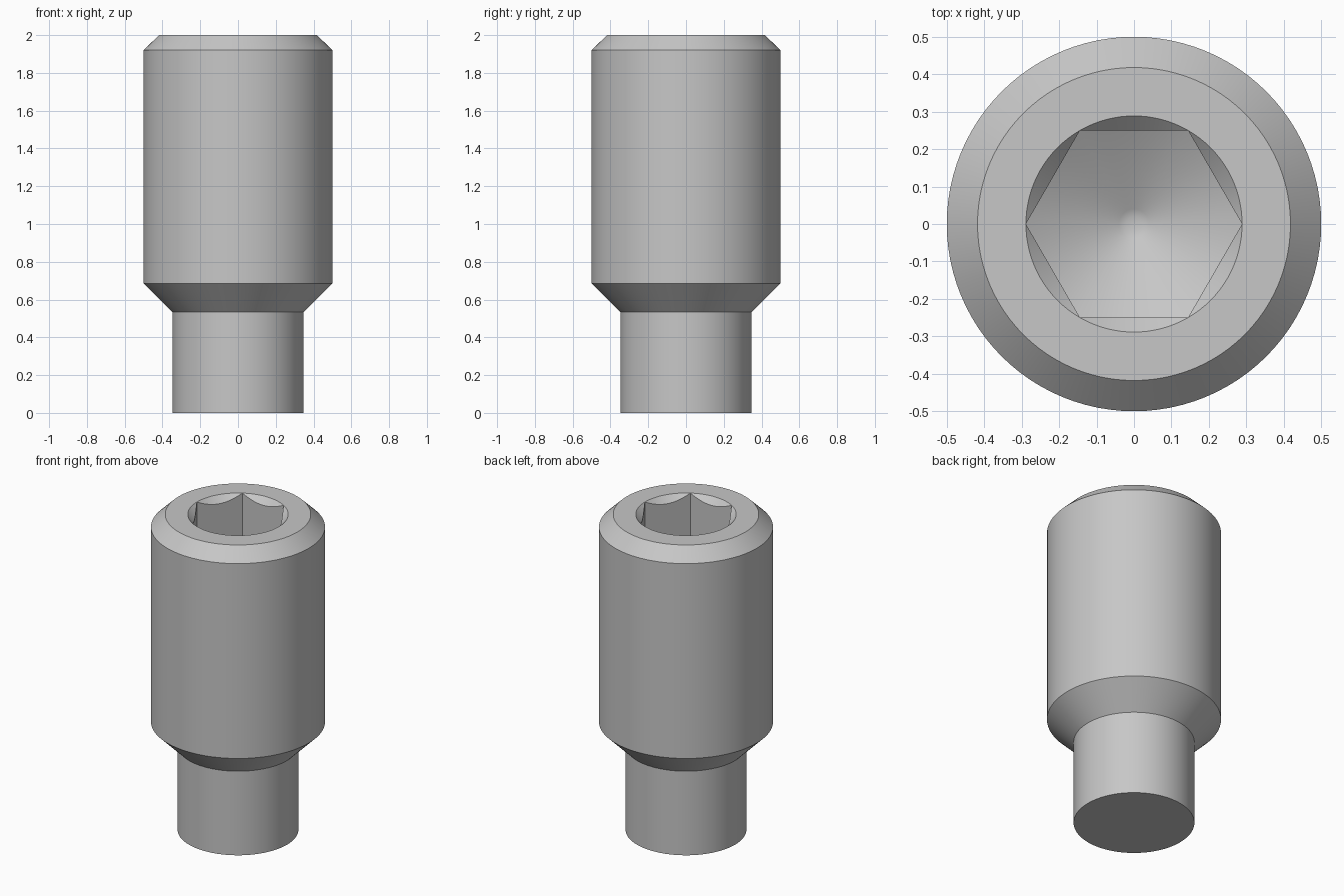
import bpy, bmesh
from math import cos, sin, pi, tan, radians

cube = bpy.data.objects.get("Cube")
if cube:
    bpy.data.objects.remove(cube, do_unlink=True)

SEGMENTS = 96           # divisible by six, so the hexagon corners land on vertices
APOTHEM = 0.25
CORNER = APOTHEM / cos(pi / 6)
TOP = 2.0
FLOOR = 1.375           # height of the socket floor at the hexagon corners
DRILL = tan(radians(30))

steel = bpy.data.materials.new("steel grey")
steel.use_nodes = True
colour = (0.57, 0.57, 0.57, 1)
steel.diffuse_color = colour
steel.node_tree.nodes["Principled BSDF"].inputs["Base Color"].default_value = colour


def hexagon(angle):
    """Distance from the axis to the hexagon wall."""
    return APOTHEM / cos(angle % (pi / 3) - pi / 6)


def circle(radius, z):
    return lambda a: (radius, z)


def lead_in(a):
    return hexagon(a), TOP - (CORNER - hexagon(a))


def socket_floor(a):
    return hexagon(a), FLOOR - (CORNER - hexagon(a)) * DRILL


def drill_cone(radius, lift=0):
    return circle(radius, FLOOR - (CORNER - radius) * DRILL + lift)


# Outer profile, from the dog point up to the rim, then down into the hex socket
rings = [
    circle(0.347, 0), circle(0.347, 0.533),
    circle(0.5, 0.685), circle(0.5, 1.92), circle(0.418, TOP),
    circle(CORNER, TOP), lead_in, socket_floor,
    drill_cone(0.04), drill_cone(0.02, 0.005),
]

bm = bmesh.new()
angles = [2 * pi * i / SEGMENTS for i in range(SEGMENTS)]
loops = []
for ring in rings:
    points = [(ring(a), a) for a in angles]
    loops.append([bm.verts.new((r * cos(a), r * sin(a), z)) for (r, z), a in points])
for low, high in zip(loops, loops[1:]):
    for i in range(SEGMENTS):
        j = (i + 1) % SEGMENTS
        bm.faces.new((low[i], low[j], high[j], high[i]))

# Flat end of the dog point and the small rounded tip of the drilled hole
bm.faces.new(loops[0][::-1])
bm.faces.new(loops[-1])

# The hexagon corners touch the lead-in circle
bmesh.ops.remove_doubles(bm, verts=bm.verts, dist=0.0001)
bmesh.ops.recalc_face_normals(bm, faces=bm.faces)

mesh = bpy.data.meshes.new("set_screw")
bm.to_mesh(mesh)
bm.free()
mesh.materials.append(steel)
screw = bpy.data.objects.new("set_screw", mesh)
bpy.context.collection.objects.link(screw)

bpy.ops.object.select_all(action="DESELECT")
screw.select_set(True)
bpy.context.view_layer.objects.active = screw
bpy.ops.object.shade_smooth_by_angle(angle=radians(28))
